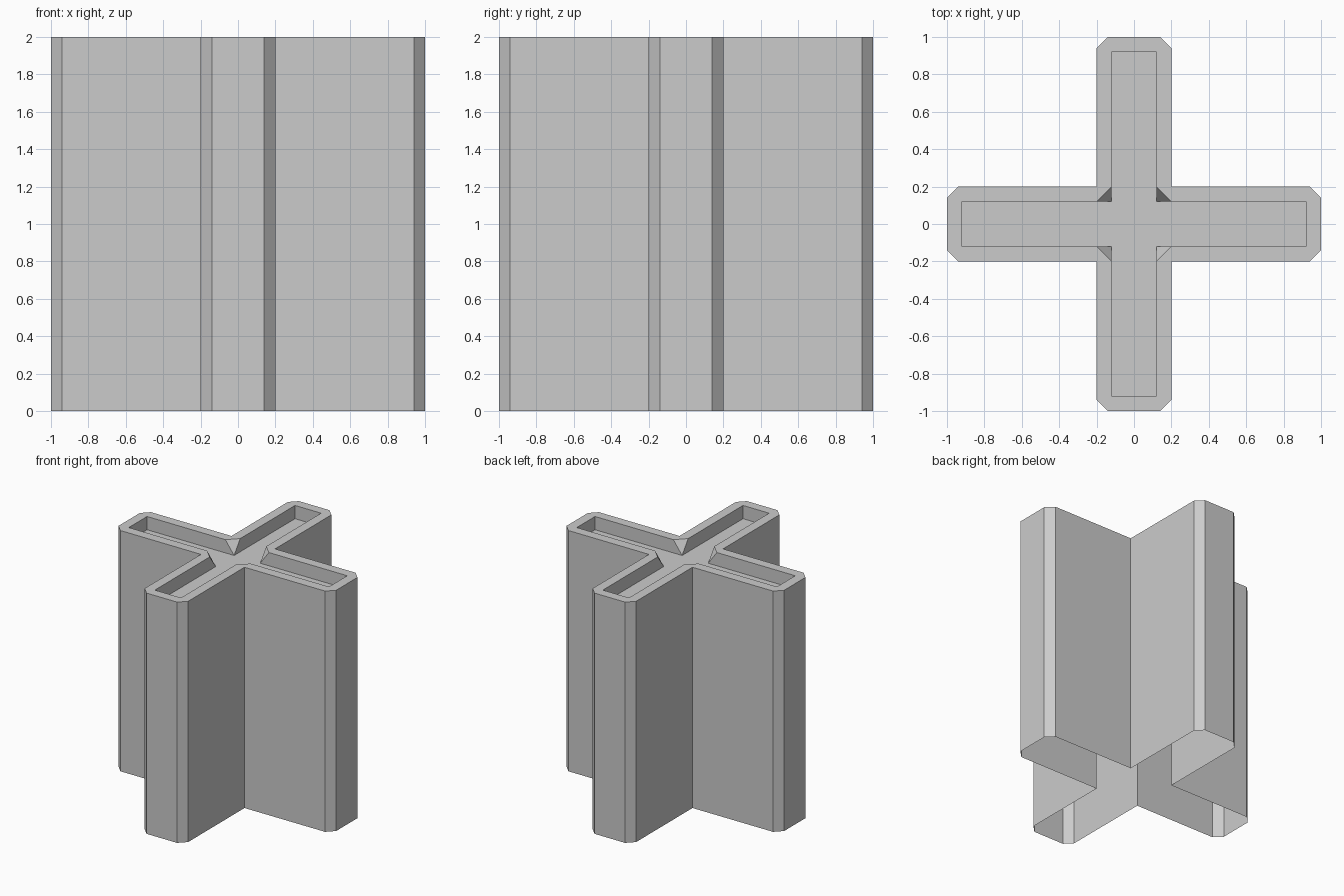
import bpy
import bmesh
from mathutils import Matrix, Vector

if "Cube" in bpy.data.objects:
    bpy.data.objects.remove(bpy.data.objects["Cube"], do_unlink=True)

HEIGHT = 2.0
FLOOR = 1.89      # floor of the shallow channel in the top
HALF = 0.2        # half width of an arm
CUT = 0.06        # chamfer on the arm ends
INNER = 0.12      # half width of the channel
REACH = 0.92      # how far the channel runs along an arm

grey = bpy.data.materials.new("plain grey")
grey.use_nodes = True
colour = (0.6, 0.6, 0.6, 1.0)
grey.diffuse_color = colour
grey.node_tree.nodes["Principled BSDF"].inputs["Base Color"].default_value = colour

# Sections of one arm, counter-clockwise; four quarter turns make the cross
outer = [(HALF, -HALF), (1 - CUT, -HALF), (1, CUT - HALF), (1, HALF - CUT), (1 - CUT, HALF)]
rim = [(HALF, -INNER), (REACH, -INNER), (REACH, INNER), (HALF, INNER)]
channel = [(INNER, -INNER), (REACH, -INNER), (REACH, INNER)]

bm = bmesh.new()


def ring(points, z):
    """Vertices of a section repeated for the four arms, as a list per arm."""
    arms = []
    for i in range(4):
        turn = Matrix.Rotation(i * 1.5707963, 3, "Z")
        arms.append([bm.verts.new(turn @ Vector((x, y, z))) for x, y in points])
    return arms


base, top = ring(outer, 0), ring(outer, HEIGHT)
lip, low = ring(rim, HEIGHT), ring(channel, FLOOR)

for i in range(4):
    n = (i + 1) % 4
    b, o = base[i] + base[n][:1], top[i] + top[n][:1]
    r, f = lip[i], low[i] + low[n][:1]

    # Outer walls, open at the bottom
    for k in range(5):
        bm.faces.new((b[k], b[k + 1], o[k + 1], o[k]))

    # Flat rim around the channel
    for face in ((o[0], o[1], r[1], r[0]), (o[1], o[2], r[1]),
                 (o[2], o[3], r[2], r[1]), (o[3], o[4], r[2]),
                 (o[4], o[5], r[3], r[2]), (o[5], lip[n][0], r[3])):
        bm.faces.new(face)

    # Channel walls, and the sloped facet in the inner corner
    bm.faces.new((r[0], r[1], f[1], f[0]))
    bm.faces.new((r[1], r[2], f[2], f[1]))
    bm.faces.new((r[2], r[3], f[3], f[2]))
    bm.faces.new((r[3], lip[n][0], f[3]))

# Channel floor
bm.faces.new([v for arm in low for v in arm])

mesh = bpy.data.meshes.new("cross_pillar")
bm.to_mesh(mesh)
bm.free()
mesh.materials.append(grey)
pillar = bpy.data.objects.new("cross_pillar", mesh)
bpy.context.collection.objects.link(pillar)
